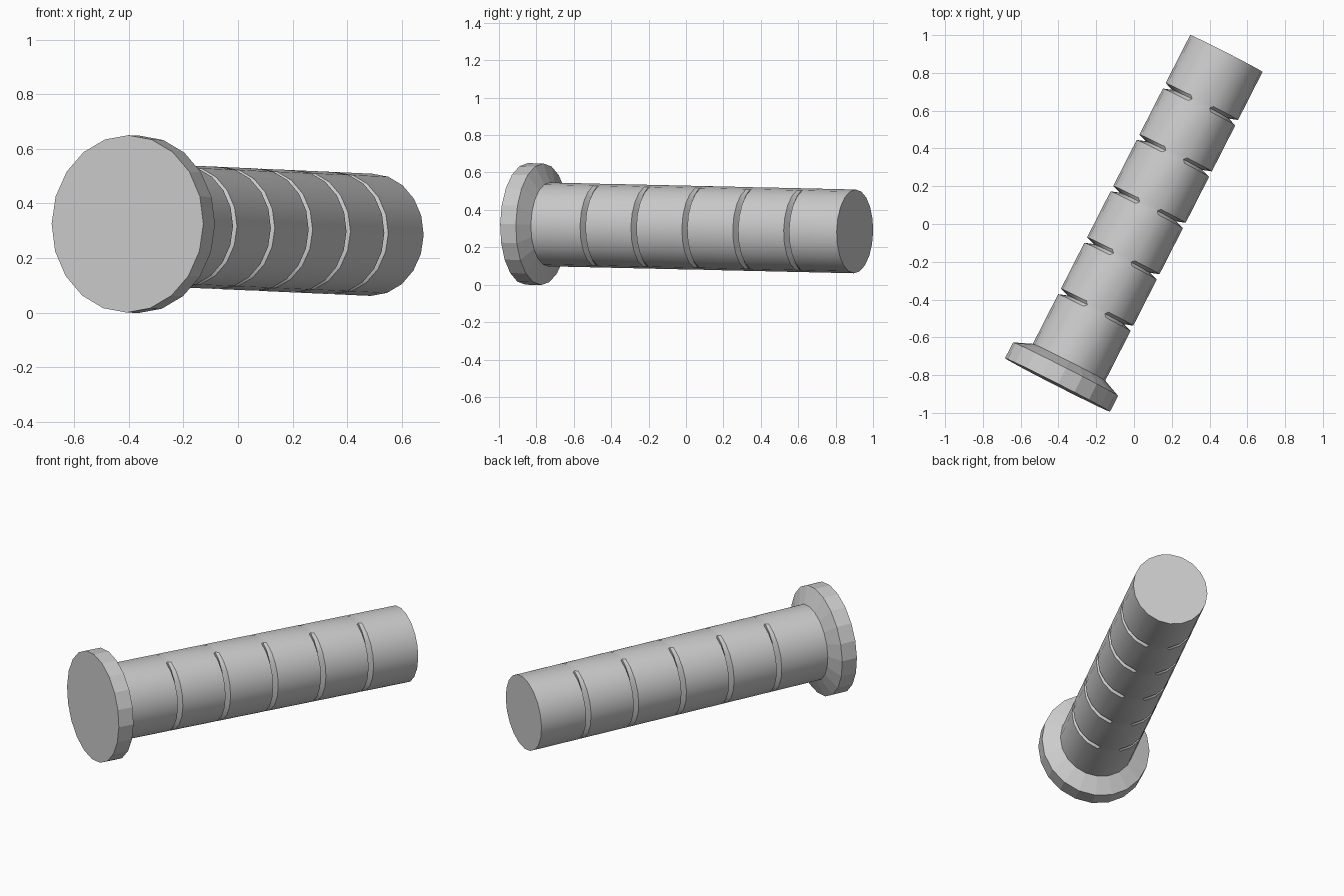
import bpy, bmesh, math
from mathutils import Vector, Matrix

if "Cube" in bpy.data.objects:
    bpy.data.objects.remove(bpy.data.objects["Cube"])

# Frame of the peg: local z runs along its axis, local x stays horizontal
base = Vector((-0.405, -0.852, 0.325))
tip = Vector((0.489, 0.903, 0.285))
length = (tip - base).length
w = (tip - base).normalized()
u = Vector((w.y, -w.x, 0)).normalized()
v = w.cross(u)
frame = Matrix((u, v, w)).transposed().to_4x4()
frame.translation = base


def loft(name, rings, sides, smooth):
    """Skin a stack of elliptical rings (position, x radius, y radius)."""
    bm = bmesh.new()
    loops = []
    for s, rx, ry in rings:
        loops.append([bm.verts.new(frame @ Vector((
            rx * math.cos(2 * math.pi * i / sides),
            ry * math.sin(2 * math.pi * i / sides), s))) for i in range(sides)])
    for a, b in zip(loops, loops[1:]):
        for i in range(sides):
            j = (i + 1) % sides
            bm.faces.new((a[i], a[j], b[j], b[i]))
    bm.faces.new(loops[0][::-1])
    bm.faces.new(loops[-1])
    bmesh.ops.recalc_face_normals(bm, faces=bm.faces)
    me = bpy.data.meshes.new(name)
    bm.to_mesh(me)
    bm.free()
    ob = bpy.data.objects.new(name, me)
    bpy.context.collection.objects.link(ob)
    if smooth:
        bpy.ops.object.select_all(action='DESELECT')
        ob.select_set(True)
        bpy.context.view_layer.objects.active = ob
        bpy.ops.object.shade_smooth_by_angle(angle=math.radians(30))
    return ob


# Head flange with a chamfer down to the shaft
RX, RY = 0.215, 0.224
loft("head_flange", [(0, 0.312, 0.325), (0.094, 0.312, 0.325),
                     (0.135, RX, RY)], 20, False)

# Segmented shaft: necks are pinched on the sides, flush above and below
rings = [(0.13, RX, RY)]
for k in range(5):
    s = 0.446 + 0.3055 * k
    rings += [(s - 0.016, RX, RY), (s, RX * 0.78, RY * 0.995), (s + 0.016, RX, RY)]
rings.append((length, RX, RY))
loft("segmented_shaft", rings, 20, True)
